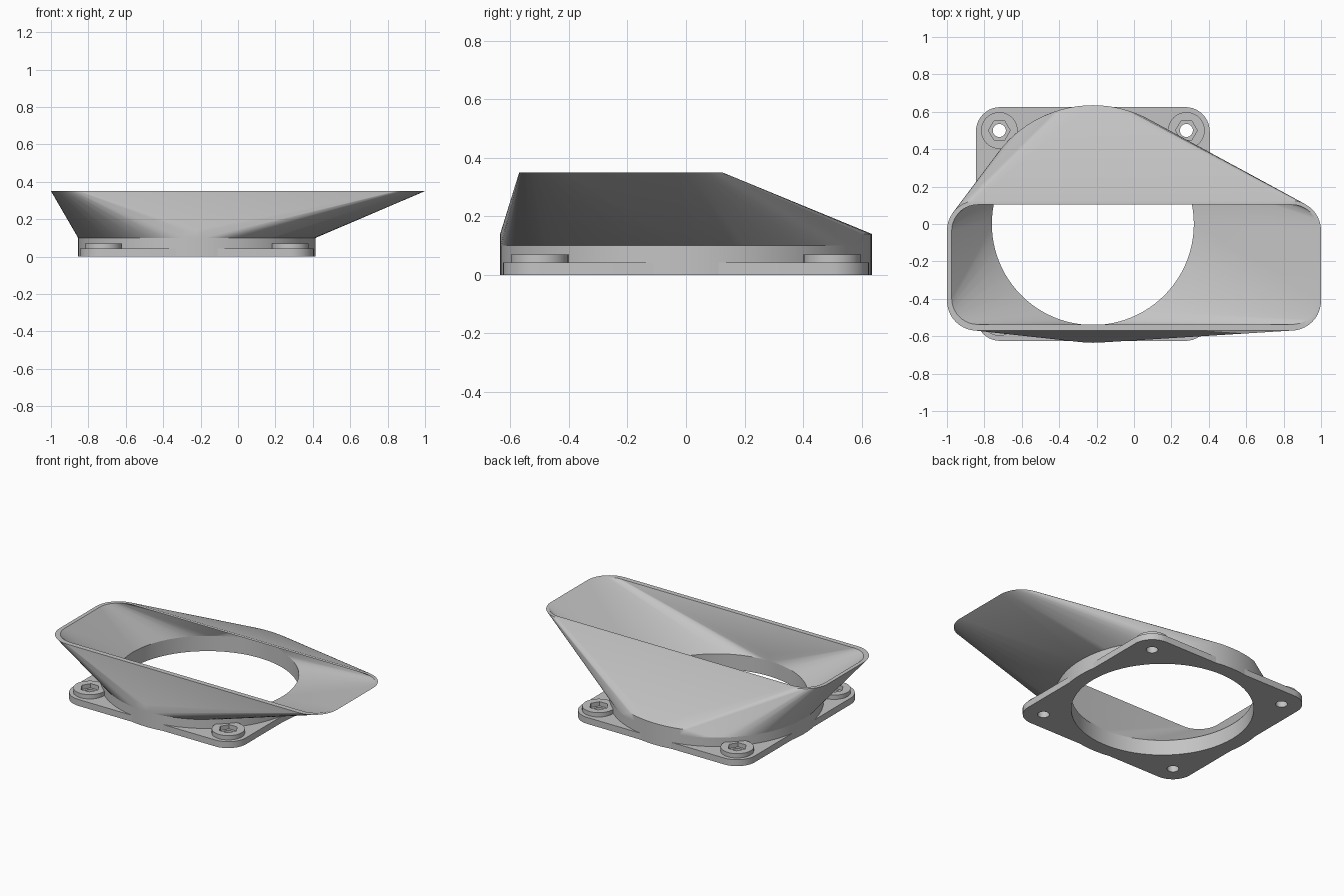
import bpy, bmesh
from math import sin, cos, pi, radians

if "Cube" in bpy.data.objects:
    bpy.data.objects.remove(bpy.data.objects["Cube"])

grey = bpy.data.materials.new("light grey plastic")
grey.use_nodes = True
COLOUR = (0.55, 0.55, 0.55, 1)
grey.diffuse_color = COLOUR
grey.node_tree.nodes["Principled BSDF"].inputs["Base Color"].default_value = COLOUR

CX = -0.22                        # axis of the round opening
R_OUT, R_IN = 0.635, 0.54
Z_PLATE, Z_BOSS, Z_RING, Z_LIP, Z_TOP = 0.042, 0.07, 0.10, 0.14, 0.35


def circle(x, y, r, n=96):
    return [(x + r * cos(2 * pi * i / n), y + r * sin(2 * pi * i / n)) for i in range(n)]


def rounded_rect(x0, x1, y0, y1, r, n=10):
    corners = ((x1 - r, y1 - r), (x0 + r, y1 - r), (x0 + r, y0 + r), (x1 - r, y0 + r))
    return [(x + r * cos(pi / 2 * (k + i / n)), y + r * sin(pi / 2 * (k + i / n)))
            for k, (x, y) in enumerate(corners) for i in range(n + 1)]


def finish(name, mesh):
    mesh.materials.clear()
    mesh.materials.append(grey)
    obj = bpy.data.objects.new(name, mesh)
    bpy.context.collection.objects.link(obj)
    bpy.ops.object.select_all(action='DESELECT')
    obj.select_set(True)
    bpy.context.view_layer.objects.active = obj
    bpy.ops.object.shade_smooth_by_angle(angle=radians(25))
    return obj


def extrude_outline(name, loops, z0, z1):
    """Solid from flat outlines; inner outlines become holes."""
    curve = bpy.data.curves.new(name + " outline", 'CURVE')
    curve.dimensions, curve.fill_mode = '2D', 'BOTH'
    curve.extrude = (z1 - z0) / 2
    for loop in loops:
        spline = curve.splines.new('POLY')
        spline.points.add(len(loop) - 1)
        for point, (x, y) in zip(spline.points, loop):
            point.co = (x, y, 0, 1)
        spline.use_cyclic_u = True
    helper = bpy.data.objects.new(name + " helper", curve)
    bpy.context.collection.objects.link(helper)
    graph = bpy.context.evaluated_depsgraph_get()
    mesh = bpy.data.meshes.new_from_object(helper.evaluated_get(graph))
    bpy.data.objects.remove(helper)
    bm = bmesh.new()
    bm.from_mesh(mesh)
    bmesh.ops.remove_doubles(bm, verts=bm.verts, dist=1e-5)
    bmesh.ops.translate(bm, verts=bm.verts, vec=(0, 0, (z0 + z1) / 2))
    bmesh.ops.recalc_face_normals(bm, faces=bm.faces)
    bm.to_mesh(mesh)
    bm.free()
    return finish(name, mesh)


# Mounting plate with the round opening and four screw holes
screws = [(CX + sx * 0.5, sy * 0.5) for sx in (-1, 1) for sy in (-1, 1)]
extrude_outline("mounting_plate",
                [rounded_rect(CX - 0.625, CX + 0.625, -0.625, 0.625, 0.13),
                 circle(CX, 0, R_IN)] + [circle(x, y, 0.035, 24) for x, y in screws],
                0, Z_PLATE)

# Screw bosses with hexagonal pockets
for i, (x, y) in enumerate(screws):
    extrude_outline(f"screw_boss_{i + 1}", [circle(x, y, 0.098, 40), circle(x, y, 0.058, 6)],
                    Z_PLATE, Z_BOSS)

# Collar around the opening
extrude_outline("collar", [circle(CX, 0, R_OUT), circle(CX, 0, R_IN)], 0, Z_RING)


# Duct: a skin from the round collar to the rectangular mouth, outside and inside
def skin(bm, radius, mouth):
    foot = [bm.verts.new((x, y, Z_RING)) for x, y in circle(CX, 0, radius)]
    lip = [bm.verts.new((v.co.x, v.co.y, Z_LIP)) for v in foot
           if abs(v.co.y) > radius * 0.94]
    rim = [bm.verts.new((x, y, Z_TOP)) for x, y in mouth]
    bmesh.ops.convex_hull(bm, input=foot + lip + rim)
    return foot, rim


bm = bmesh.new()
foot_a, rim_a = skin(bm, R_OUT, rounded_rect(-1, 1, -0.57, 0.125, 0.16))
foot_b, rim_b = skin(bm, R_IN, rounded_rect(-0.975, 0.985, -0.537, 0.103, 0.14))
caps = [f for f in bm.faces
        if all(v.co.z > Z_TOP - 0.001 for v in f.verts)
        or all(v.co.z < Z_RING + 0.001 for v in f.verts)]
bmesh.ops.delete(bm, geom=caps, context='FACES')
for a, b in ((foot_a, foot_b), (rim_a, rim_b)):
    for i in range(len(a)):
        bm.faces.new((a[i - 1], a[i], b[i], b[i - 1]))
bmesh.ops.recalc_face_normals(bm, faces=bm.faces)
duct = bpy.data.meshes.new("duct")
bm.to_mesh(duct)
bm.free()
finish("duct", duct)
